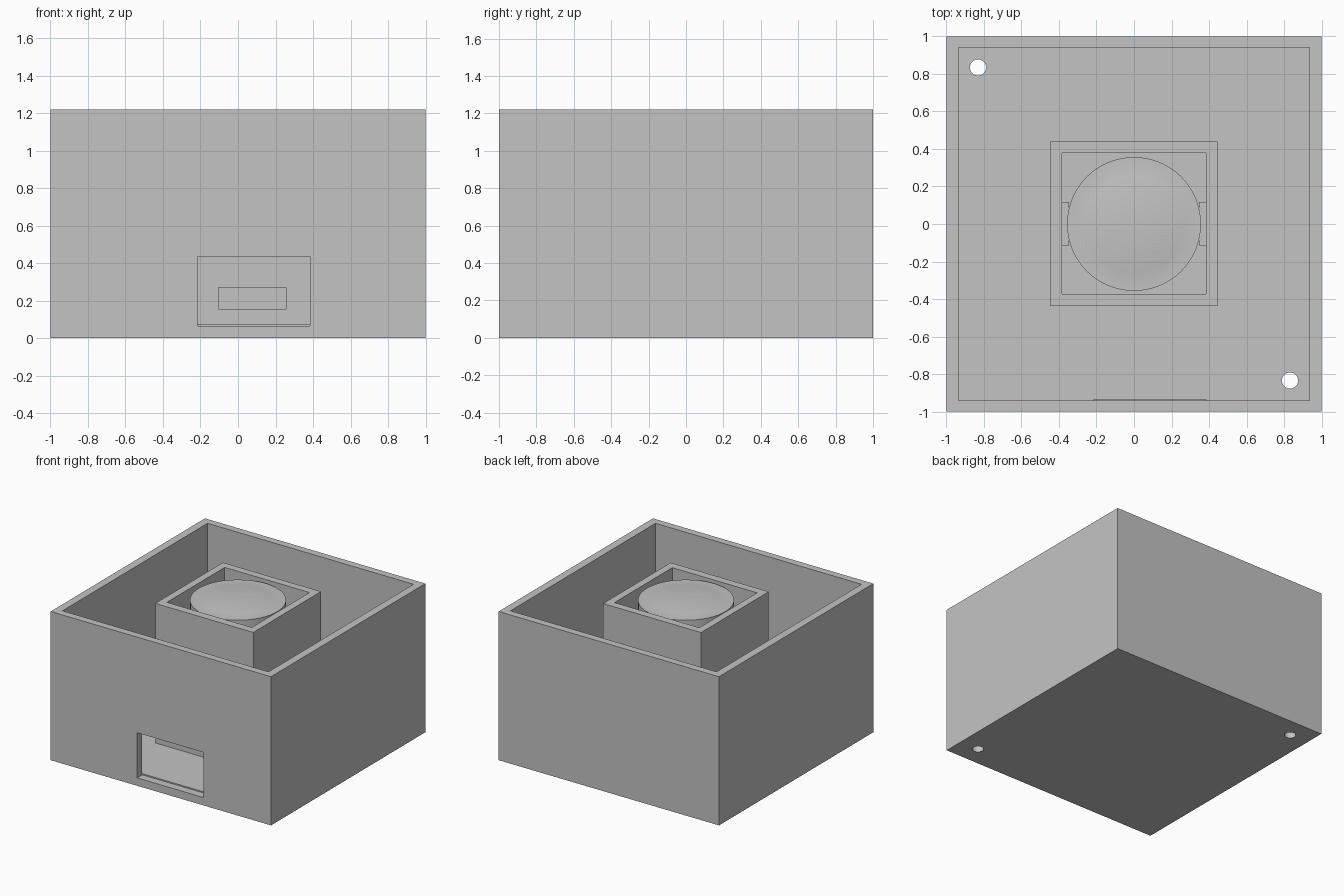
import bpy
import bmesh
import math
from mathutils import Matrix, Vector

if "Cube" in bpy.data.objects:
    bpy.data.objects.remove(bpy.data.objects["Cube"], do_unlink=True)

grey = bpy.data.materials.new("plain_grey")
grey.use_nodes = True
grey.diffuse_color = (0.55, 0.55, 0.55, 1)
grey.node_tree.nodes["Principled BSDF"].inputs["Base Color"].default_value = grey.diffuse_color


def finish(name, bm):
    bmesh.ops.recalc_face_normals(bm, faces=bm.faces)
    mesh = bpy.data.meshes.new(name)
    bm.to_mesh(mesh)
    bm.free()
    mesh.materials.append(grey)
    ob = bpy.data.objects.new(name, mesh)
    bpy.context.scene.collection.objects.link(ob)
    return ob


def box(name, low, high):
    low, high = Vector(low), Vector(high)
    bm = bmesh.new()
    bmesh.ops.create_cube(bm, size=1, matrix=Matrix.Translation((low + high) / 2)
                          @ Matrix.Diagonal((*(high - low), 1)))
    return finish(name, bm)


def cylinder(name, x, y, z0, z1, radius, sides=32):
    bm = bmesh.new()
    bmesh.ops.create_cone(bm, cap_ends=True, segments=sides, radius1=radius, radius2=radius,
                          depth=z1 - z0, matrix=Matrix.Translation((x, y, (z0 + z1) / 2)))
    return finish(name, bm)


def cut(ob, cutters):
    """Subtract the cutters, bake the result and delete the cutters."""
    for c in cutters:
        c.hide_render = True
        mod = ob.modifiers.new("cut", 'BOOLEAN')
        mod.operation, mod.solver, mod.object = 'DIFFERENCE', 'EXACT', c
    bpy.context.view_layer.update()
    graph = bpy.context.evaluated_depsgraph_get()
    mesh = bpy.data.meshes.new_from_object(ob.evaluated_get(graph))
    ob.modifiers.clear()
    ob.data = mesh
    for c in cutters:
        bpy.data.objects.remove(c, do_unlink=True)


def smooth(ob):
    bpy.ops.object.select_all(action='DESELECT')
    ob.select_set(True)
    bpy.context.view_layer.objects.active = ob
    bpy.ops.object.shade_smooth_by_angle(angle=math.radians(30))


TOP, FLOOR = 1.22, 0.075

# Outer case: open tray with a front port and two screw holes in the floor
case = box("outer_case", (-1, -1, 0), (1, 1, TOP))
cut(case, [
    box("case_cavity", (-0.935, -0.94, FLOOR), (0.935, 0.94, 2)),
    box("port_cutter", (-0.215, -1.2, 0.065), (0.385, -0.94 + 0.005, 0.435)),
    cylinder("hole_cutter_a", -0.832, 0.835, -0.2, 0.3, 0.043),
    cylinder("hole_cutter_b", 0.832, -0.835, -0.2, 0.3, 0.043),
])
smooth(case)

# Square inner sleeve with a cable slot in its front wall
sleeve = box("inner_sleeve", (-0.445, -0.437, FLOOR - 0.03), (0.445, 0.44, TOP))
cut(sleeve, [
    box("sleeve_cavity", (-0.385, -0.372, -1), (0.385, 0.378, 2)),
    box("slot_cutter", (-0.105, -0.6, 0.155), (0.255, -0.3, 0.27)),
])

# Two ledges on the side walls of the sleeve, under the button
for side, name in ((1, "left_ledge"), (-1, "right_ledge")):
    xs = sorted((side * 0.347, side * 0.40))
    box(name, (xs[0], -0.115, 0.80), (xs[1], 0.118, 0.90))

# Round button with a flat rim and a shallow dome, as a spun profile
RIM, RADIUS, DOME, RISE = 1.2, 0.357, 0.3, 0.02
profile = [(0, 0.92), (RADIUS, 0.92), (RADIUS, RIM)]
for i in range(9):
    r = DOME * (1 - i / 8)
    profile.append((r, RIM + RISE * (1 - (r / DOME) ** 2)))
bm = bmesh.new()
verts = [bm.verts.new((r, 0, z)) for r, z in profile]
edges = [bm.edges.new(pair) for pair in zip(verts, verts[1:])]
bmesh.ops.spin(bm, geom=verts + edges, cent=(0, 0, 0), axis=(0, 0, 1),
               angle=math.tau, steps=64, use_duplicate=False)
bmesh.ops.remove_doubles(bm, verts=bm.verts, dist=0.0001)
button = finish("round_button", bm)
smooth(button)
